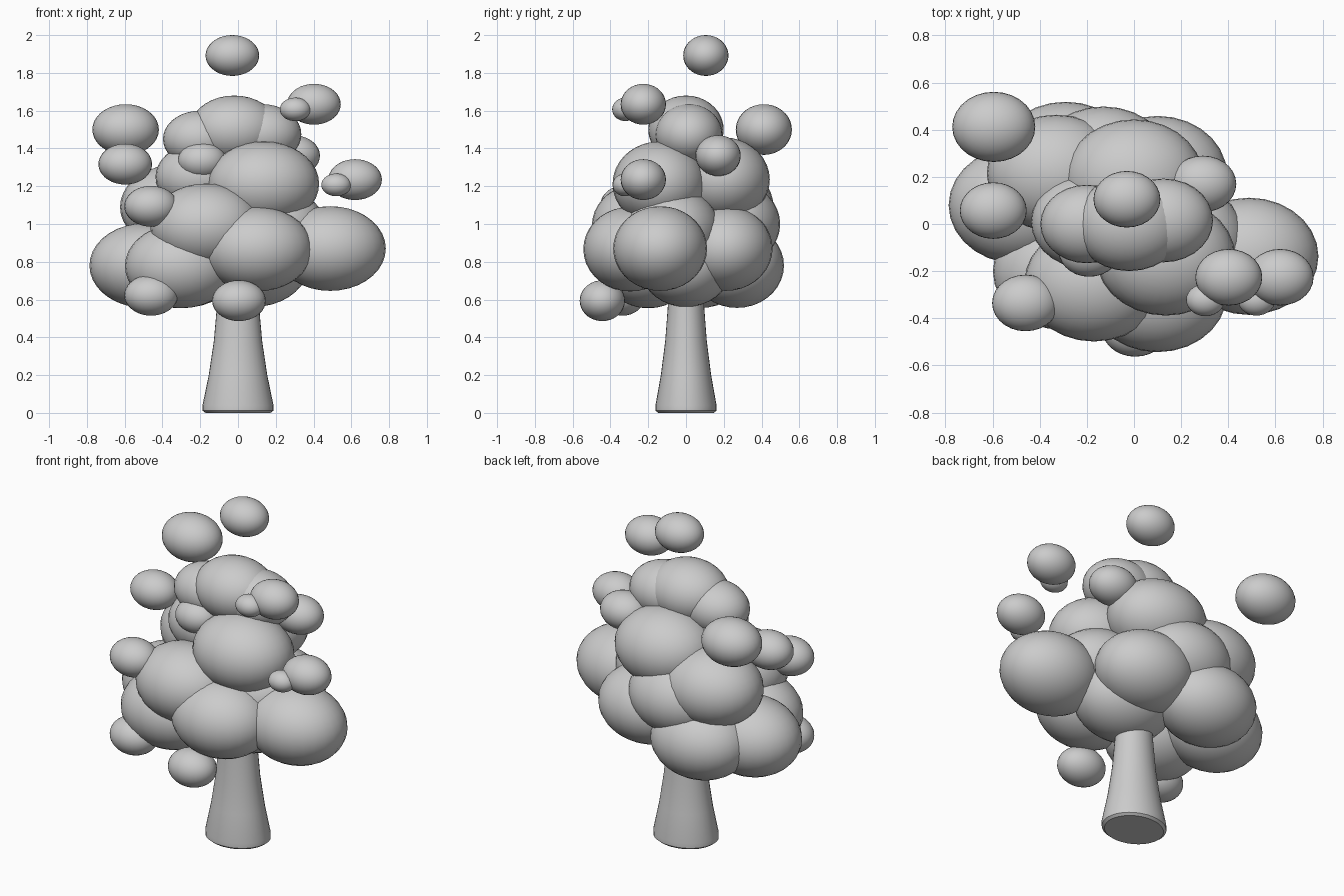
import bpy, bmesh
from mathutils import Matrix

if "Cube" in bpy.data.objects:
    bpy.data.objects.remove(bpy.data.objects["Cube"])


def finish(name, bm, angle=True):
    me = bpy.data.meshes.new(name)
    bm.normal_update()
    bm.to_mesh(me)
    bm.free()
    ob = bpy.data.objects.new(name, me)
    bpy.context.collection.objects.link(ob)
    bpy.ops.object.select_all(action='DESELECT')
    ob.select_set(True)
    bpy.context.view_layer.objects.active = ob
    bpy.ops.object.shade_smooth_by_angle()
    return ob


def puff(name, x, y, z, h):
    # every leaf clump is the same flattened ball; h = half height
    bm = bmesh.new()
    bmesh.ops.create_uvsphere(bm, u_segments=28, v_segments=18, radius=1)
    bmesh.ops.transform(bm, verts=bm.verts,
                        matrix=Matrix.Translation((x, y, z)) @ Matrix.Diagonal((1.315 * h, 1.11 * h, h, 1)))
    return finish(name, bm)


# Trunk: oval, flared at the foot
bm = bmesh.new()
rings = []
N = 32
for z, r in [(0, .172), (.012, .188), (.04, .188), (.2, .155), (.38, .128), (.55, .113), (.9, .09)]:
    ring = bmesh.ops.create_circle(bm, segments=N, radius=r)['verts']
    for v in ring:
        v.co.y *= .86
        v.co.z = z
    rings.append(ring)
for a, b in zip(rings, rings[1:]):
    for i in range(N):
        j = (i + 1) % N
        bm.faces.new((a[i], a[j], b[j], b[i]))
bm.faces.new(rings[0])
bm.faces.new(rings[-1])
bmesh.ops.recalc_face_normals(bm, faces=bm.faces)
finish("trunk", bm)

# Main crown clumps
R = .224
for i, (x, y, z) in enumerate([
    (.488, -.137, .87), (.10, -.295, .867), (.135, -.14, 1.213),
    (-.17, -.25, .99), (-.304, -.2, .778), (-.492, .08, .78),
    (-.33, .215, 1.09), (-.29, .27, .78), (-.13, .25, 1.0),
    (.10, .21, .87), (0, .195, 1.235), (.18, -.07, .97), (.08, 0, .785),
]):
    puff(f"crown_clump_{i + 1}", x, y, z, R)

# Upper crown clumps
for i, (x, y, z, h) in enumerate([
    (-.02, 0, 1.50, .18), (-.2, 0, 1.45, .15), (-.2, .01, 1.25, .18),
    (.125, .015, 1.475, .16),
]):
    puff(f"top_clump_{i + 1}", x, y, z, h)

# Small outer and floating leaf puffs
for i, (x, y, z, h) in enumerate([
    (-.03, .105, 1.892, .108), (-.595, .412, 1.5, .134), (-.597, .057, 1.317, .108),
    (.402, -.226, 1.634, .108), (.303, -.322, 1.607, .062),
    (.62, -.226, 1.235, .108), (.52, -.322, 1.207, .06),
    (-.46, -.335, 1.094, .108), (-.46, -.335, .623, .108),
    (.005, -.443, .594, .108), (-.19, -.115, 1.335, .098), (.292, .17, 1.362, .108),
]):
    puff(f"leaf_puff_{i + 1}", x, y, z, h)
